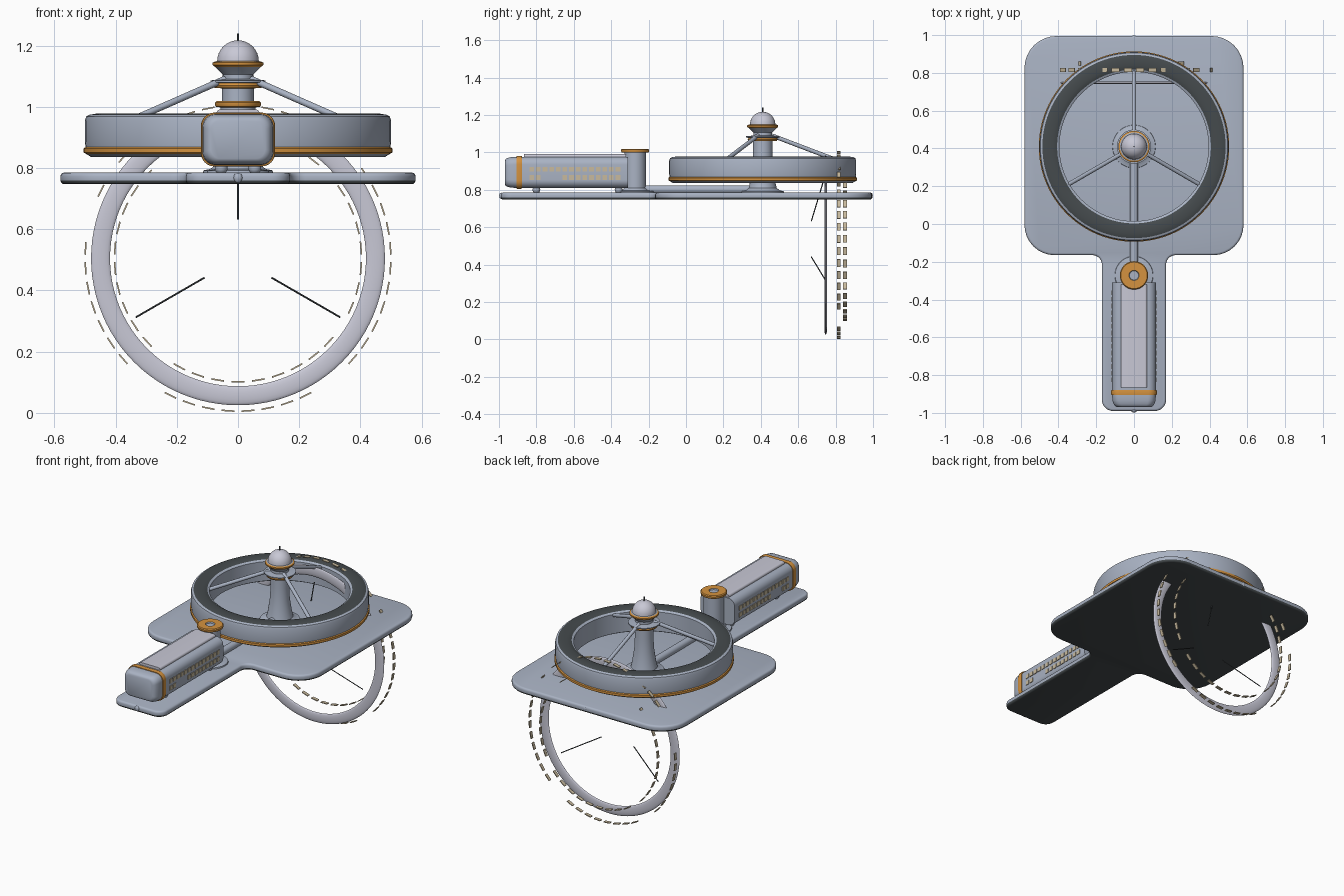
import bpy, bmesh, math
from mathutils import Vector, Matrix

if "Cube" in bpy.data.objects:
    bpy.data.objects.remove(bpy.data.objects["Cube"])

def mat(name, c):
    m = bpy.data.materials.new(name)
    m.diffuse_color = (*c, 1)
    m.use_nodes = True
    m.node_tree.nodes["Principled BSDF"].inputs["Base Color"].default_value = m.diffuse_color
    return m

HULL = mat("blue_grey_hull", (0.40, 0.45, 0.55))
PALE = mat("pale_lavender", (0.58, 0.58, 0.67))
ORANGE = mat("orange_trim", (0.66, 0.29, 0.05))
DARK = mat("dark_grey", (0.06, 0.07, 0.075))
TAN = mat("tan_window", (0.58, 0.49, 0.34))
HY = 0.41                      # y of hub and big ring
VZ = 0.505                     # centre height of upright ring

def finish(name, bm, mats, angle=35):
    bmesh.ops.recalc_face_normals(bm, faces=bm.faces)
    me = bpy.data.meshes.new(name)
    bm.to_mesh(me)
    bm.free()
    for m in mats:
        me.materials.append(m)
    ob = bpy.data.objects.new(name, me)
    bpy.context.collection.objects.link(ob)
    bpy.ops.object.select_all(action='DESELECT')
    ob.select_set(True)
    bpy.context.view_layer.objects.active = ob
    bpy.ops.object.shade_smooth_by_angle(angle=math.radians(angle))
    return ob

def lathe(name, prof, mats, loc, n=48, closed=False, upright=False):
    """Spin (r, z, material of the next segment) points about z, or about y when upright."""
    bm = bmesh.new()
    rings = []
    for r, z, _ in prof:
        ring = []
        for i in range(n):
            a = 2 * math.pi * i / n
            c, s = r * math.cos(a), r * math.sin(a)
            p = (c, z, s) if upright else (c, s, z)
            ring.append(bm.verts.new(Vector(p) + Vector(loc)))
        rings.append(ring)
    for k in range(len(prof) - (0 if closed else 1)):
        a, b = rings[k], rings[(k + 1) % len(prof)]
        for i in range(n):
            j = (i + 1) % n
            bm.faces.new((a[i], a[j], b[j], b[i])).material_index = prof[k][2]
    bmesh.ops.remove_doubles(bm, verts=bm.verts, dist=1e-5)
    return finish(name, bm, mats)

def tube(name, p, q, r, m, n=12):
    p, q = Vector(p), Vector(q)
    bm = bmesh.new()
    M = Matrix.Translation((p + q) / 2) @ (q - p).to_track_quat('Z', 'Y').to_matrix().to_4x4()
    bmesh.ops.create_cone(bm, cap_ends=True, segments=n, radius1=r, radius2=r, depth=(q - p).length, matrix=M)
    return finish(name, bm, [m])

def fillet(pts):
    """Round each (x, y, radius) corner of a right-angled outline."""
    out = []
    for i, (x, y, r) in enumerate(pts):
        c = Vector((x, y))
        u = (Vector(pts[i - 1][:2]) - c).normalized() * r
        v = (Vector(pts[(i + 1) % len(pts)][:2]) - c).normalized() * r
        for k in range(9):
            t = math.pi / 2 * k / 8
            out.append(c + u * (1 - math.sin(t)) + v * (1 - math.cos(t)))
    return out

def loft(name, hw, z0, z1, rad, sections, m):
    """Rounded rectangle in xz swept along y; sections are (y, scale)."""
    zc, hh = (z0 + z1) / 2, (z1 - z0) / 2
    shape = fillet([(-hw, -hh, rad), (hw, -hh, rad), (hw, hh, rad), (-hw, hh, rad)])
    bm = bmesh.new()
    rings = [[bm.verts.new((p.x * s, y, zc + p.y * s)) for p in shape] for y, s in sections]
    n = len(shape)
    for a, b in zip(rings, rings[1:]):
        for i in range(n):
            bm.faces.new((a[i], a[(i + 1) % n], b[(i + 1) % n], b[i]))
    bm.faces.new(rings[0])
    bm.faces.new(rings[-1])
    return finish(name, bm, [m])

def boxes(name, items, m):
    """Many small boxes: (centre, size, angle about y)."""
    bm = bmesh.new()
    for c, s, a in items:
        M = Matrix.Translation(c) @ Matrix.Rotation(a, 4, 'Y') @ Matrix.Diagonal((*s, 1))
        bmesh.ops.create_cube(bm, size=1, matrix=M)
    return finish(name, bm, [m])

# Base deck: wide square with a narrow tongue, dark underneath
outline = fillet([(0.17, -0.99, 0.06), (0.17, -0.165, 0.05), (0.58, -0.165, 0.16), (0.58, 0.995, 0.17),
                  (-0.58, 0.995, 0.17), (-0.58, -0.165, 0.16), (-0.17, -0.165, 0.05), (-0.17, -0.99, 0.06)])
bm = bmesh.new()
face = bm.faces.new([bm.verts.new((p.x, p.y, 0.747)) for p in outline])
ext = bmesh.ops.extrude_face_region(bm, geom=[face])
bmesh.ops.translate(bm, vec=(0, 0, 0.038), verts=[v for v in ext['geom'] if isinstance(v, bmesh.types.BMVert)])
rim = [e for e in bm.edges if abs(e.verts[0].co.z - e.verts[1].co.z) < 1e-4]
bmesh.ops.bevel(bm, geom=rim, offset=0.012, segments=3, affect='EDGES', profile=0.5)
for f in bm.faces:
    f.material_index = int(f.calc_center_median().z < 0.758)
finish("base_deck", bm, [HULL, DARK])

# Knobs at the two deck ends
for nm, y in (("front_knob", -0.988), ("rear_knob", 0.988)):
    bm = bmesh.new()
    bmesh.ops.create_uvsphere(bm, u_segments=12, v_segments=8, radius=0.015,
                              matrix=Matrix.Translation((0, y, 0.768)) @ Matrix.Diagonal((1, 0.7, 1.1, 1)))
    finish(nm, bm, [HULL])

# Big level ring with orange band and dark top
lathe("big_ring", [(0.41, 0.836, 0), (0.48, 0.836, 0), (0.496, 0.846, 1), (0.504, 0.85, 1), (0.504, 0.864, 1),
                   (0.498, 0.868, 0), (0.5, 0.885, 0), (0.5, 0.955, 0), (0.496, 0.968, 0), (0.485, 0.974, 2),
                   (0.46, 0.978, 2), (0.43, 0.978, 2), (0.407, 0.973, 0), (0.395, 0.965, 0), (0.395, 0.845, 0)],
      [HULL, ORANGE, DARK], (0, HY, 0), n=96, closed=True)

# Central tower with collars, dome and mast
tower = [(0.115, 0.78, 0), (0.113, 0.792, 0), (0.09, 0.797, 0), (0.075, 0.81, 0), (0.068, 0.84, 0), (0.056, 0.92, 0),
         (0.052, 1.0, 0), (0.052, 1.06, 1), (0.076, 1.062, 1), (0.08, 1.07, 1), (0.076, 1.077, 0),
         (0.09, 1.08, 0), (0.09, 1.086, 0), (0.05, 1.09, 0), (0.05, 1.105, 0), (0.075, 1.13, 1),
         (0.083, 1.136, 1), (0.083, 1.144, 1), (0.075, 1.148, 0)]
tower += [(0.068 * math.cos(t * math.pi / 16), 1.149 + 0.068 * math.sin(t * math.pi / 16), 2) for t in range(9)]
lathe("tower", tower, [HULL, ORANGE, PALE], (0, HY, 0))
tube("mast", (0, HY, 1.20), (0, HY, 1.24), 0.004, DARK, 8)

# Three ring struts, and the three thin spokes of the upright ring
for i, a in enumerate((90, 210, 330)):
    c, s = math.cos(math.radians(a)), math.sin(math.radians(a))
    tube(f"ring_strut_{i}", (0.05 * c, HY + 0.05 * s, 1.09), (0.41 * c, HY + 0.41 * s, 0.953), 0.011, HULL)
    tube(f"upright_spoke_{i}", (0.127 * c, 0.67, VZ + 0.127 * s), (0.385 * c, 0.748, VZ + 0.385 * s), 0.003, DARK, 6)

# Upright ring: flattened tube
lathe("upright_ring", [(0.449 + 0.031 * math.cos(k * math.pi / 8), 0.007 * math.sin(k * math.pi / 8), 0)
                       for k in range(16)], [PALE], (0, 0.747, VZ), n=96, closed=True, upright=True)

# Broken circles of window plates around the upright ring
def window_circle(name, r, y, count, skip):
    items = []
    for k in range(count):
        if k not in skip:
            a = 2 * math.pi * (k + 0.5) / count
            items.append(((r * math.cos(a), y, VZ + r * math.sin(a)), (0.005, 0.02, 0.042), -a))
    boxes(name, items, TAN)

window_circle("outer_windows", 0.499, 0.816, 48, (5, 19, 21, 22, 30, 31, 40, 41))
window_circle("inner_windows", 0.403, 0.85, 38, (4, 13, 24, 34))

# Cabin car with rounded nose, band and roof panel
loft("cabin", 0.116, 0.81, 0.976, 0.042, [(-0.31, 1), (-0.91, 1), (-0.935, 0.98), (-0.953, 0.93),
                                         (-0.964, 0.86), (-0.969, 0.76)], HULL)
loft("cabin_band", 0.12, 0.806, 0.98, 0.044, [(-0.906, 1), (-0.9, 1.01), (-0.884, 1.01), (-0.878, 1)], ORANGE)
loft("roof_panel", 0.07, 0.955, 0.991, 0.012, [(-0.865, 1), (-0.32, 1)], PALE)

# Cabin side windows, two rows each side
items = []
for sx in (-1, 1):
    for k in range(14):
        y = -0.825 + k * 0.0355
        for z in (0.909, 0.866):
            if not (z < 0.9 and k in (2, 3, 4)):
                items.append(((sx * 0.117, y, z), (0.006, 0.025, 0.025), 0))
boxes("cabin_windows", items, TAN)

# Feet under the cabin
for nm, x, y in (("front_left", -0.055, -0.8), ("front_right", 0.055, -0.8),
                 ("rear_left", -0.055, -0.36), ("rear_right", 0.055, -0.36)):
    bm = bmesh.new()
    bmesh.ops.create_uvsphere(bm, u_segments=16, v_segments=10, radius=0.021, matrix=Matrix.Translation((x, y, 0.8)))
    finish(nm + "_foot", bm, [HULL])

# Drum behind the cabin with an orange cap
lathe("drum", [(0.103, 0.78, 0), (0.1, 0.792, 0), (0.07, 0.797, 0), (0.057, 0.81, 0), (0.057, 0.998, 1),
               (0.072, 1.0, 1), (0.075, 1.006, 1), (0.075, 1.014, 1), (0.07, 1.019, 1), (0.027, 1.019, 0),
               (0.024, 1.012, 0), (0, 1.012, 0)], [HULL, ORANGE], (0, -0.272, 0))

# Pipe from drum to tower
tube("link_pipe", (0, -0.25, 0.802), (0, 0.36, 0.802), 0.022, HULL, 20)
